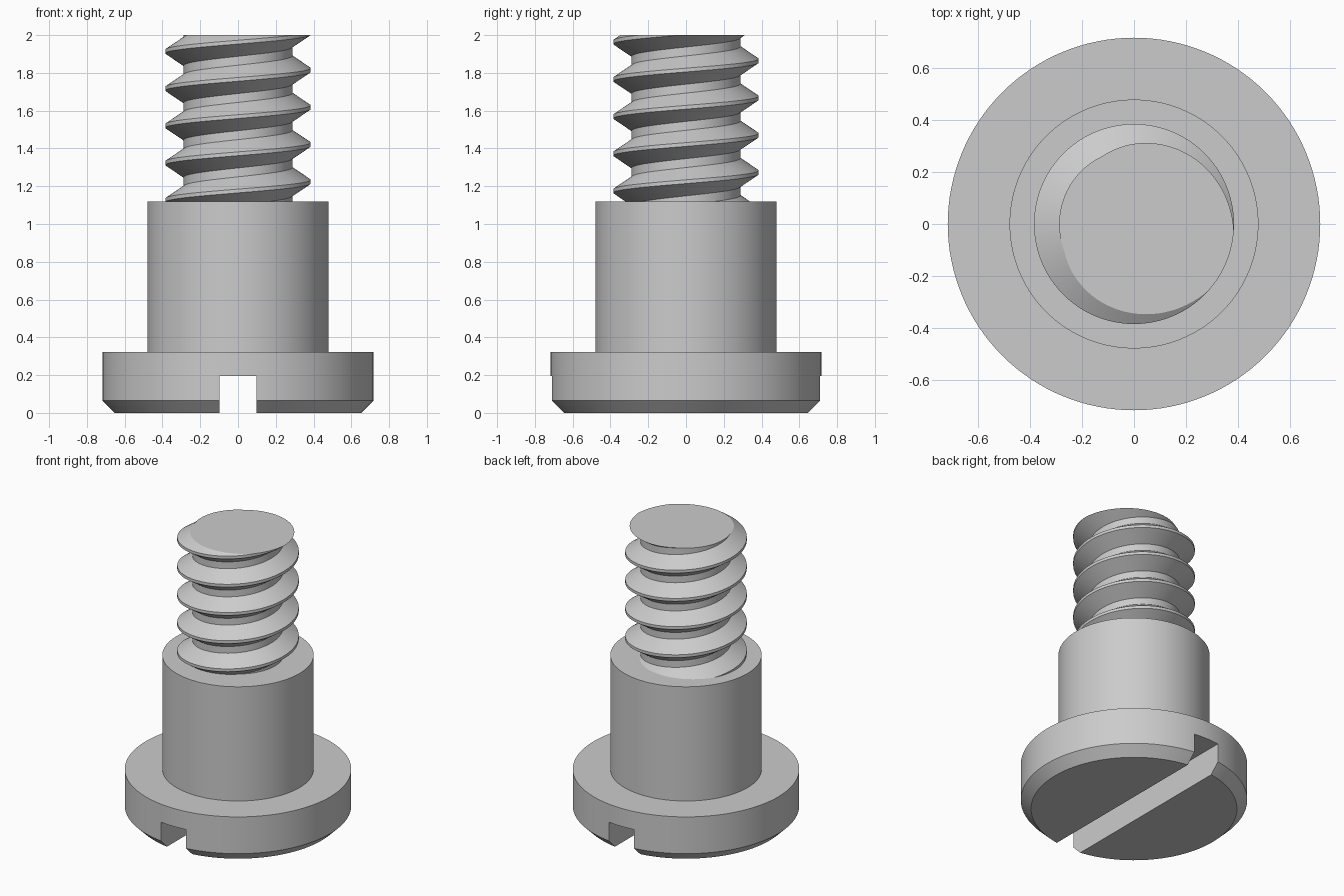
import bpy
import bmesh
from math import cos, sin, pi

SEGMENTS = 128
STEPS = 96            # thread segments per turn
PITCH = 0.197
ROOT, CREST = 0.288, 0.385

cube = bpy.data.objects.get("Cube")
if cube:
    bpy.data.objects.remove(cube, do_unlink=True)

steel = bpy.data.materials.new("plain grey metal")
steel.use_nodes = True
GREY = (0.6, 0.6, 0.6, 1)
steel.diffuse_color = GREY
steel.node_tree.nodes["Principled BSDF"].inputs["Base Color"].default_value = GREY


def make_object(name, bm):
    bmesh.ops.recalc_face_normals(bm, faces=bm.faces)
    mesh = bpy.data.meshes.new(name)
    bm.to_mesh(mesh)
    bm.free()
    mesh.materials.append(steel)
    obj = bpy.data.objects.new(name, mesh)
    bpy.context.collection.objects.link(obj)
    return obj


def activate(obj):
    bpy.ops.object.select_all(action='DESELECT')
    obj.select_set(True)
    bpy.context.view_layer.objects.active = obj


def smooth(obj):
    activate(obj)
    bpy.ops.object.shade_smooth_by_angle(angle=pi / 6)


def lathe(name, profile):
    """Closed solid of revolution from (radius, height) points."""
    bm = bmesh.new()
    rings = [[bm.verts.new((r * cos(2 * pi * i / SEGMENTS),
                            r * sin(2 * pi * i / SEGMENTS), z))
              for i in range(SEGMENTS)] for r, z in profile]
    for low, high in zip(rings, rings[1:]):
        for i in range(SEGMENTS):
            j = (i + 1) % SEGMENTS
            bm.faces.new((low[i], low[j], high[j], high[i]))
    bm.faces.new(rings[0])
    bm.faces.new(rings[-1])
    return make_object(name, bm)


# Chamfered head
head = lathe("head", [(0.652, 0), (0.717, 0.065), (0.717, 0.322)])

# Driver slot across the underside of the head
bm = bmesh.new()
bmesh.ops.create_cube(bm, size=1)
bmesh.ops.scale(bm, vec=(0.194, 2, 0.4), verts=bm.verts)
bmesh.ops.translate(bm, vec=(0, 0, -0.004), verts=bm.verts)
cutter = make_object("slot_cutter", bm)
cutter.hide_render = True
cut = head.modifiers.new("slot", 'BOOLEAN')
cut.operation = 'DIFFERENCE'
cut.solver = 'EXACT'
cut.object = cutter
activate(head)
bpy.ops.object.modifier_apply(modifier=cut.name)
bpy.data.objects.remove(cutter, do_unlink=True)
smooth(head)

# Plain cylindrical shoulder
smooth(lathe("shoulder", [(0.479, 0.3), (0.479, 1.12)]))

# Right-handed thread: sweep one tooth up a helix, then trim both ends flat
tooth = [(ROOT, -0.075), (CREST, -0.01), (CREST, 0.01),
         (ROOT, 0.075), (ROOT, PITCH - 0.075)]
start = 1.224 - 3 * PITCH
bm = bmesh.new()
previous = None
for k in range(8 * STEPS + 1):
    angle = 2 * pi * k / STEPS
    rise = start + PITCH * k / STEPS
    row = [bm.verts.new((r * cos(angle), r * sin(angle), rise + dz))
           for r, dz in tooth]
    if previous:
        for a in range(len(tooth) - 1):
            bm.faces.new((previous[a], row[a], row[a + 1], previous[a + 1]))
    previous = row
bmesh.ops.remove_doubles(bm, verts=bm.verts, dist=0.0005)
for height, direction in ((1.1, -1), (2.0, 1)):
    trimmed = bmesh.ops.bisect_plane(
        bm, geom=bm.verts[:] + bm.edges[:] + bm.faces[:], dist=1e-6,
        plane_co=(0, 0, height), plane_no=(0, 0, direction), clear_outer=True)
    rim = [g for g in trimmed["geom_cut"]
           if isinstance(g, bmesh.types.BMEdge) and g.is_boundary]
    bmesh.ops.edgeloop_fill(bm, edges=rim)
smooth(make_object("threaded_end", bm))
